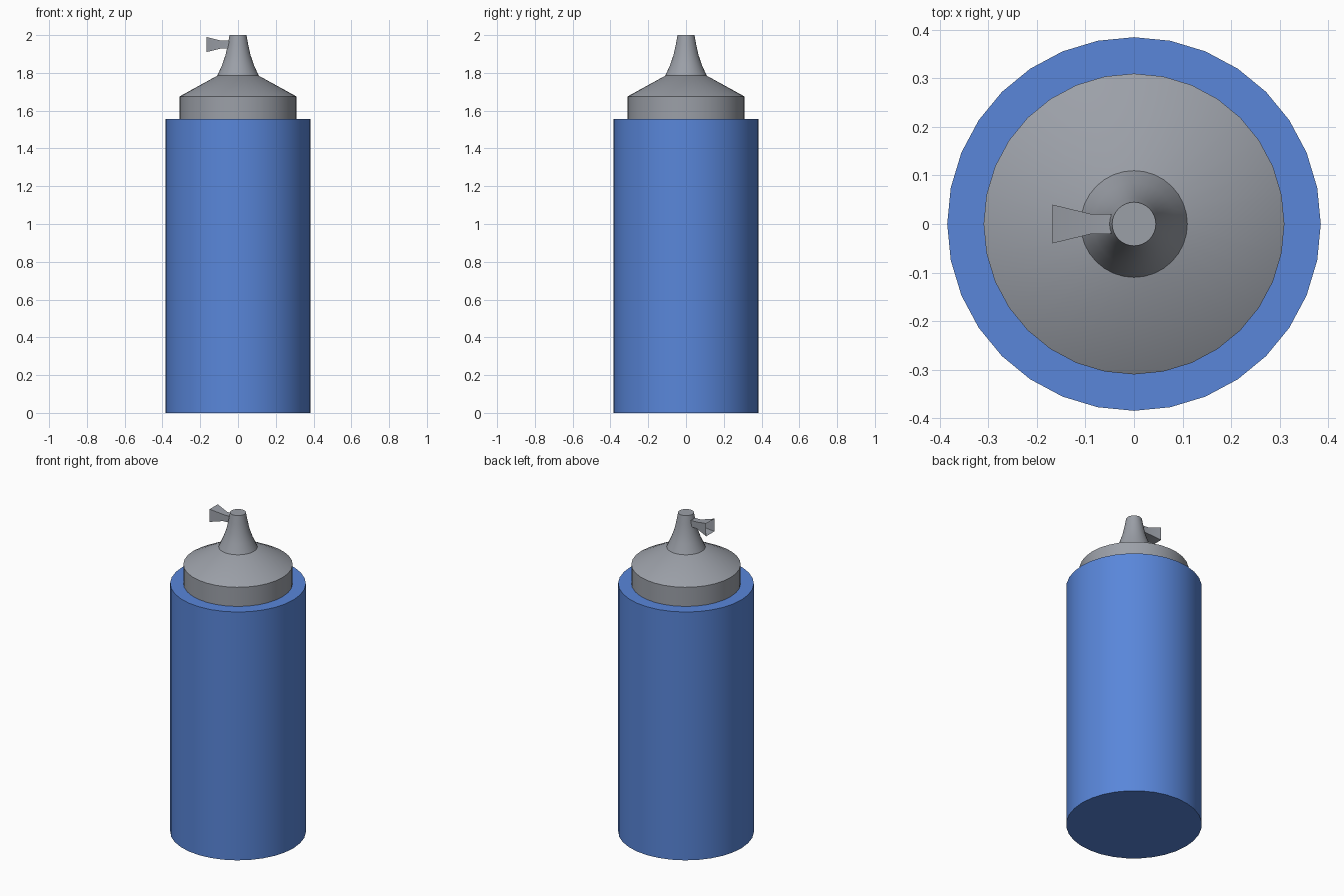
import bpy, bmesh, math

if "Cube" in bpy.data.objects:
    bpy.data.objects.remove(bpy.data.objects["Cube"])

def material(name, rgb):
    m = bpy.data.materials.new(name)
    m.diffuse_color = (*rgb, 1)
    m.use_nodes = True
    m.node_tree.nodes["Principled BSDF"].inputs["Base Color"].default_value = m.diffuse_color
    return m

blue = material("blue", (0.10, 0.24, 0.70))
grey = material("grey", (0.33, 0.35, 0.39))

def finish(bm, name, mat, angle=30):
    me = bpy.data.meshes.new(name)
    bm.to_mesh(me)
    bm.free()
    ob = bpy.data.objects.new(name, me)
    bpy.context.collection.objects.link(ob)
    me.materials.append(mat)
    bpy.ops.object.select_all(action='DESELECT')
    ob.select_set(True)
    bpy.context.view_layer.objects.active = ob
    bpy.ops.object.shade_smooth_by_angle(angle=math.radians(angle))
    return ob

def skin(bm, loops):
    """Join consecutive loops of vertices with quads."""
    for a, b in zip(loops, loops[1:]):
        n = len(a)
        for i in range(n):
            j = (i + 1) % n
            bm.faces.new((a[i], a[j], b[j], b[i]))

def lathe(name, profile, mat, sides=32):
    """Closed solid of revolution from (radius, height) points."""
    bm = bmesh.new()
    loops = [[bm.verts.new((r * math.cos(math.tau * i / sides),
                            r * math.sin(math.tau * i / sides), z))
              for i in range(sides)] for r, z in profile]
    skin(bm, loops)
    bm.faces.new(loops[0][::-1])
    bm.faces.new(loops[-1])
    return finish(bm, name, mat)

# Bottle body
lathe("body", [(0.385, 0), (0.385, 1.555)], blue)

# Cap: collar, sloped shoulder
lathe("cap", [(0.31, 1.555), (0.31, 1.675), (0.11, 1.785)], grey)

# Nozzle with a slightly concave taper
lathe("nozzle", [(0.11, 1.785), (0.085, 1.84), (0.066, 1.895),
                 (0.054, 1.95), (0.045, 2.0)], grey)

# Side spout: open square funnel flaring outwards
bm = bmesh.new()
spout = [[bm.verts.new((x, sy * h, 1.95 + sz * h))
          for sy, sz in ((-1, -1), (-1, 1), (1, 1), (1, -1))]
         for x, h in ((-0.045, 0.02), (-0.09, 0.021), (-0.168, 0.04))]
skin(bm, spout)
bmesh.ops.recalc_face_normals(bm, faces=bm.faces)
finish(bm, "spout", grey, 20)
